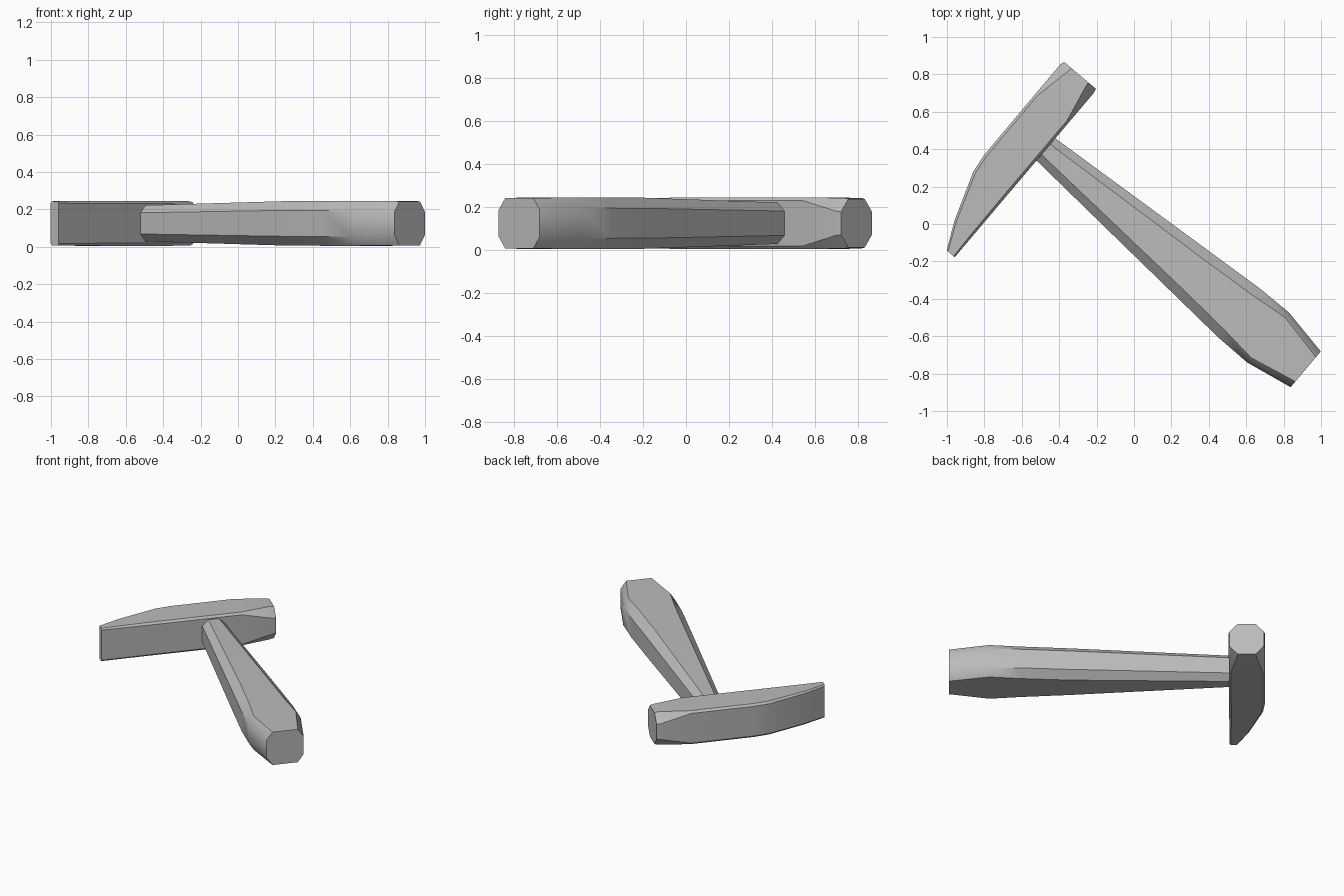
import bpy, bmesh
from mathutils import Vector

if "Cube" in bpy.data.objects:
    bpy.data.objects.remove(bpy.data.objects["Cube"])

ZC = 0.125                              # mid height of the tool lying flat
H = Vector((0.763, -0.646, 0))          # direction along the handle
D = Vector((0.646, 0.763, 0))           # direction along the head

grey = bpy.data.materials.new("steel grey")
grey.diffuse_color = (0.5, 0.5, 0.5, 1)
grey.use_nodes = True
grey.node_tree.nodes["Principled BSDF"].inputs["Base Color"].default_value = grey.diffuse_color


def octagon(lo, hi, half_z, cw, cz):
    """Chamfered rectangle as (width, height) pairs."""
    return [(lo + cw, -half_z), (hi - cw, -half_z), (hi, -half_z + cz), (hi, half_z - cz),
            (hi - cw, half_z), (lo + cw, half_z), (lo, half_z - cz), (lo, -half_z + cz)]


def loft(name, sections, along, across):
    """Skin chamfered sections placed along an axis."""
    bm = bmesh.new()
    rings = []
    for pos, *shape in sections:
        rings.append([bm.verts.new(along * pos + across * w + Vector((0, 0, ZC + z)))
                      for w, z in octagon(*shape)])
    for a, b in zip(rings, rings[1:]):
        for i in range(8):
            j = (i + 1) % 8
            bm.faces.new((a[i], a[j], b[j], b[i]))
    bm.faces.new(rings[0])
    bm.faces.new(rings[-1])
    bmesh.ops.recalc_face_normals(bm, faces=bm.faces)
    mesh = bpy.data.meshes.new(name)
    bm.to_mesh(mesh)
    bm.free()
    mesh.materials.append(grey)
    obj = bpy.data.objects.new(name, mesh)
    bpy.context.collection.objects.link(obj)
    bpy.ops.object.select_all(action='DESELECT')
    obj.select_set(True)
    bpy.context.view_layer.objects.active = obj
    bpy.ops.object.shade_smooth_by_angle(angle=0.6)


# Head: curved wedge at one end, octagonal striking face at the other
loft("hammer_head", [
    (-0.755, -0.673, -0.617, 0.118, 0.008, 0.010),
    (-0.605, -0.745, -0.617, 0.119, 0.012, 0.012),
    (-0.342, -0.837, -0.617, 0.120, 0.014, 0.014),
    (-0.235, -0.850, -0.617, 0.120, 0.014, 0.014),
    (0.190, -0.852, -0.617, 0.120, 0.014, 0.014),
    (0.395, -0.852, -0.617, 0.118, 0.055, 0.062),
    (0.420, -0.846, -0.622, 0.113, 0.053, 0.060),
], D, H)

# Handle: slim neck flaring to a wide grip, then narrowing at the butt
loft("handle", [(h, -w, w, hz, cw, cz) for h, w, hz, cw, cz in [
    (-0.700, 0.073, 0.095, 0.040, 0.040),
    (-0.600, 0.079, 0.097, 0.042, 0.040),
    (0.420, 0.150, 0.119, 0.053, 0.050),
    (0.740, 0.172, 0.120, 0.052, 0.050),
    (0.940, 0.174, 0.120, 0.033, 0.050),
    (1.203, 0.125, 0.118, 0.040, 0.055),
]], H, D)
